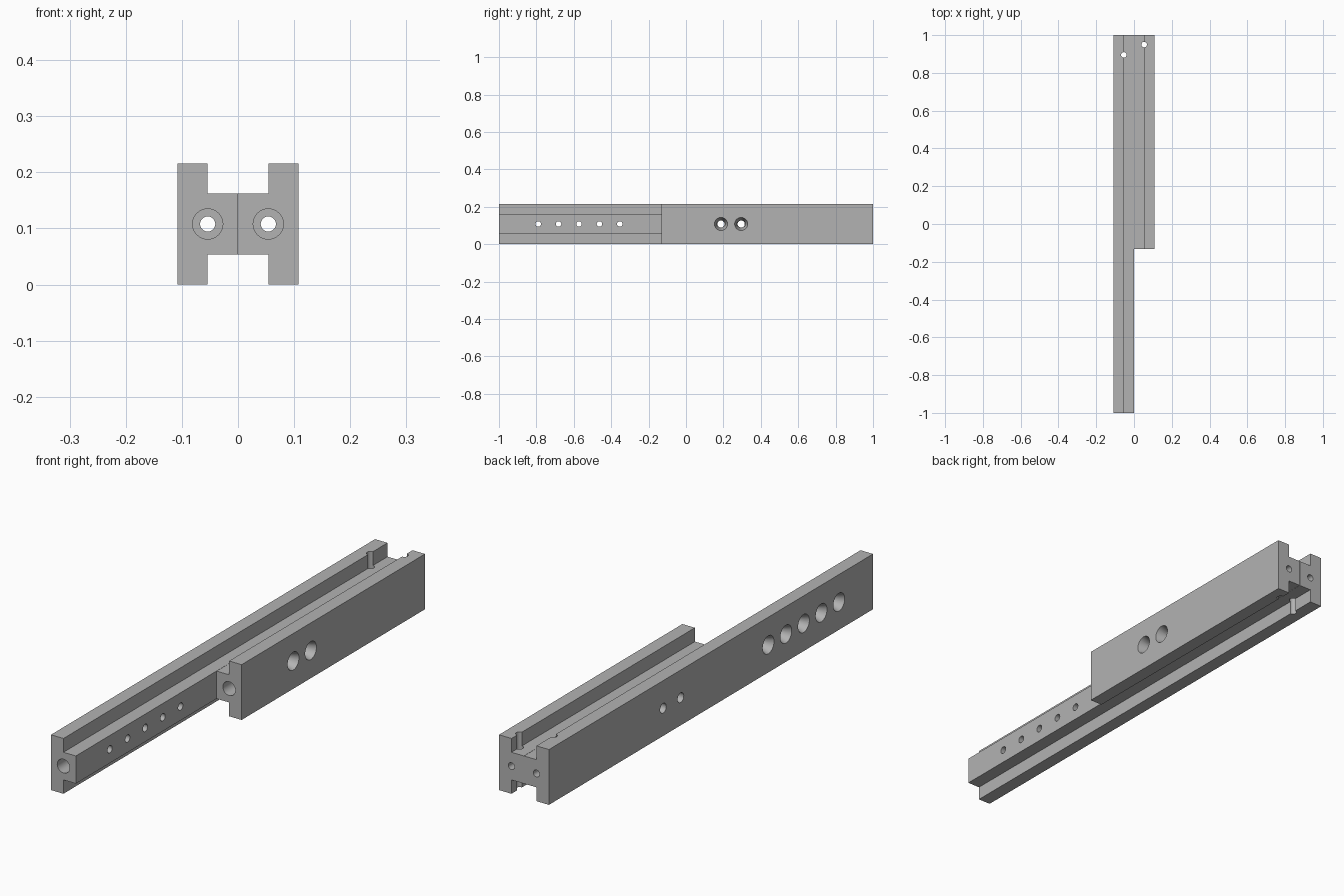
import bpy, math
from mathutils import Vector

cube = bpy.data.objects.get("Cube")
if cube:
    bpy.data.objects.remove(cube, do_unlink=True)

UNIT = 0.054           # flange thickness, the module of the profile
MID = 2 * UNIT         # height of all horizontal hole axes
SCREW, BORE, SINK = 0.0145, 0.0135, 0.035

grey = bpy.data.materials.new("light grey")
grey.use_nodes = True
colour = (0.45, 0.45, 0.45, 1)
grey.diffuse_color = colour
grey.node_tree.nodes["Principled BSDF"].inputs["Base Color"].default_value = colour


def rail(name, side, front):
    """T-shaped bar: outer flange and inner web, extruded along y."""
    gap = 0.0004
    outline = [(4, 0), (4, 8), (2, 8), (2, 6), (0, 6), (0, 2), (2, 2), (2, 0)]
    section = [(side * max(gap, a * UNIT / 2), b * UNIT / 2) for a, b in outline]
    n = len(section)
    verts = [(x, y, z) for y in (front, 1) for x, z in section]
    faces = [tuple(range(n)), tuple(range(2 * n - 1, n - 1, -1))]
    faces += [(i, i + n, (i + 1) % n + n, (i + 1) % n) for i in range(n)]
    if side > 0:
        faces = [f[::-1] for f in faces]
    mesh = bpy.data.meshes.new(name)
    mesh.from_pydata(verts, [], faces)
    mesh.validate()
    import_fix = bpy.data.objects.new(name, mesh)
    bpy.context.collection.objects.link(import_fix)
    select(import_fix)
    bpy.ops.object.mode_set(mode='EDIT')
    bpy.ops.mesh.select_all(action='SELECT')
    bpy.ops.mesh.normals_make_consistent(inside=False)
    bpy.ops.object.mode_set(mode='OBJECT')
    mesh.materials.append(grey)
    return import_fix


def select(obj):
    bpy.ops.object.select_all(action='DESELECT')
    obj.select_set(True)
    bpy.context.view_layer.objects.active = obj


def drill(body, start, end, r1, r2=None):
    """Cut a round or tapered hole from start to end."""
    a, b = Vector(start), Vector(end)
    bpy.ops.mesh.primitive_cone_add(
        vertices=32, radius1=r1, radius2=r1 if r2 is None else r2,
        depth=(b - a).length, location=(a + b) / 2,
        rotation=(b - a).to_track_quat('Z', 'Y').to_euler())
    cutter = bpy.context.object
    cutter.name = "hole_cutter"
    cutter.hide_render = True
    cutter.data.materials.append(grey)
    select(body)
    mod = body.modifiers.new("hole", 'BOOLEAN')
    mod.operation, mod.solver, mod.object = 'DIFFERENCE', 'EXACT', cutter
    bpy.ops.object.modifier_apply(modifier=mod.name)
    bpy.data.objects.remove(cutter, do_unlink=True)


def lengthwise_holes(body, side, front, cross_y):
    """Cable bore with a wider front seat, and a vertical hole near the back."""
    x = side * UNIT
    drill(body, (x, front - 0.1, MID), (x, 1.1, MID), BORE)
    drill(body, (x, front - 0.1, MID), (x, front + 0.11, MID), 2 * BORE)
    drill(body, (x, cross_y, -0.1), (x, cross_y, 0.4), SCREW)


def screw_hole(body, side, y, radius, countersunk):
    """Sideways hole, optionally tapered from the outer flange face."""
    drill(body, (side * 0.2, y, MID), (-side * 0.1, y, MID), radius)
    if countersunk:
        over = 0.01
        grow = (SINK - radius) * over / UNIT
        drill(body, (side * (2 * UNIT + over), y, MID), (side * UNIT, y, MID),
              SINK + grow, radius)


# Long fixed rail on -x
long_rail = rail("long_rail", -1, -1)
lengthwise_holes(long_rail, -1, -1, 0.895)
for i in range(5):
    screw_hole(long_rail, -1, -0.79 + 0.109 * i, SCREW, True)

# Short sliding rail on +x
short_rail = rail("short_rail", 1, -0.132)
lengthwise_holes(short_rail, 1, -0.132, 0.95)

# Pair of holes crossing both rails
for y in (0.187, 0.295):
    screw_hole(long_rail, -1, y, 0.019, False)
    screw_hole(short_rail, 1, y, 0.019, True)

for body in (long_rail, short_rail):
    select(body)
    bpy.ops.object.shade_smooth_by_angle(angle=math.radians(30))
